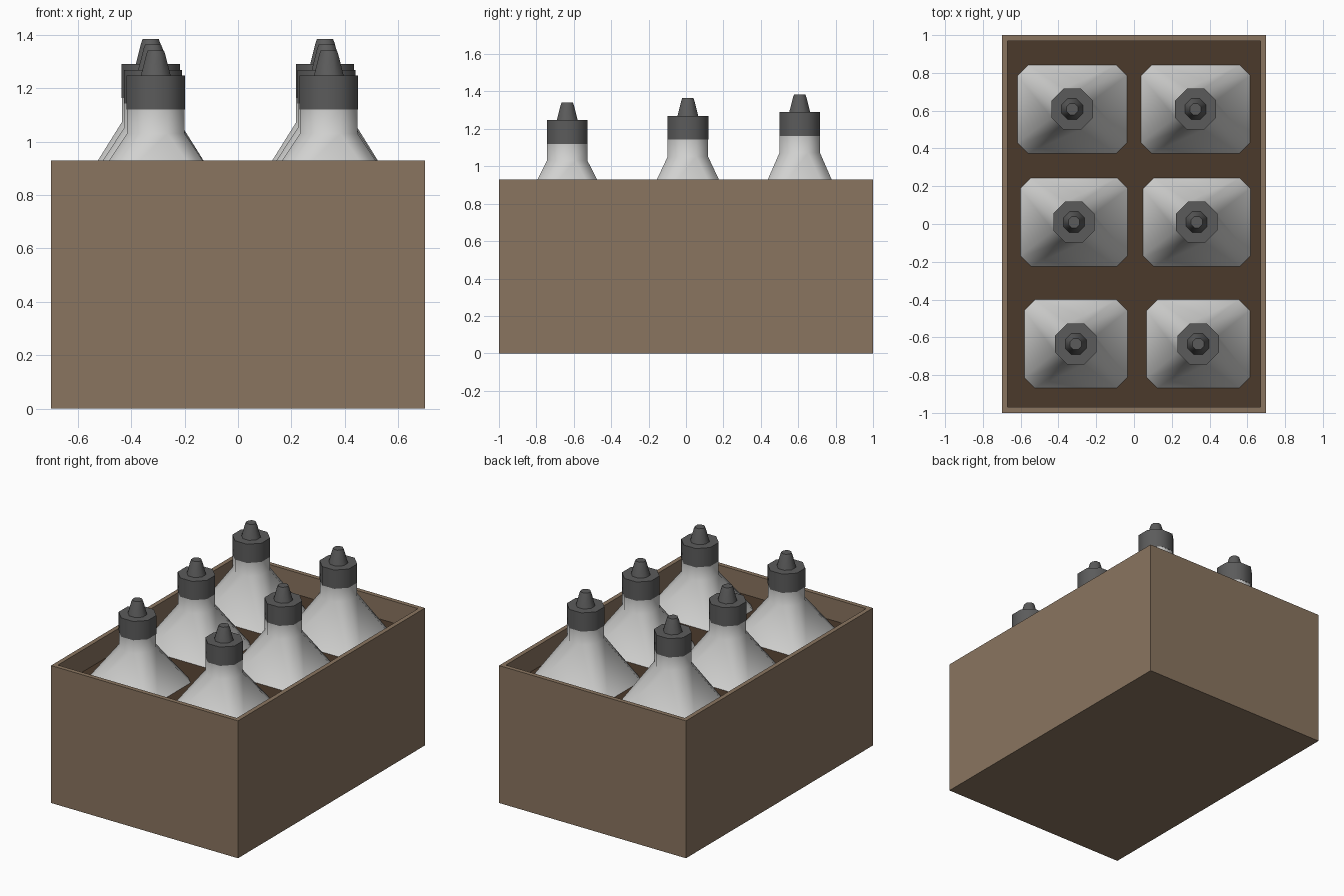
import bpy, bmesh, math

if "Cube" in bpy.data.objects:
    bpy.data.objects.remove(bpy.data.objects["Cube"])


def material(name, rgb):
    m = bpy.data.materials.new(name)
    m.diffuse_color = (*rgb, 1)
    m.use_nodes = True
    m.node_tree.nodes["Principled BSDF"].inputs["Base Color"].default_value = m.diffuse_color
    return m


cardboard = material("cardboard brown", (0.254, 0.178, 0.117))
dark_brown = material("dark brown", (0.07, 0.041, 0.024))
white = material("bottle white", (0.64, 0.64, 0.63))
grey = material("cap grey", (0.105, 0.105, 0.105))


def finish(name, bm, mat, smooth=False):
    bmesh.ops.recalc_face_normals(bm, faces=bm.faces)
    me = bpy.data.meshes.new(name)
    bm.to_mesh(me)
    bm.free()
    me.materials.append(mat)
    ob = bpy.data.objects.new(name, me)
    bpy.context.collection.objects.link(ob)
    if smooth:
        bpy.ops.object.select_all(action='DESELECT')
        ob.select_set(True)
        bpy.context.view_layer.objects.active = ob
        bpy.ops.object.shade_smooth_by_angle(angle=math.radians(50))
    return ob


def loft(bm, rings, cap_start, cap_end):
    loops = [[bm.verts.new(p) for p in r] for r in rings]
    for a, b in zip(loops, loops[1:]):
        n = len(a)
        for i in range(n):
            bm.faces.new((a[i], a[(i + 1) % n], b[(i + 1) % n], b[i]))
    if cap_start:
        bm.faces.new(loops[0])
    if cap_end:
        bm.faces.new(loops[-1])


def rect(hx, hy, z):
    return [(-hx, -hy, z), (hx, -hy, z), (hx, hy, z), (-hx, hy, z)]


def cut_rect(cx, cy, hx, hy, c, z):
    # rectangle with cut corners: eight points
    pts = [(hx, -hy + c), (hx, hy - c), (hx - c, hy), (-hx + c, hy),
           (-hx, hy - c), (-hx, -hy + c), (-hx + c, -hy), (hx - c, -hy)]
    return [(cx + x, cy + y, z) for x, y in pts]


def octagon(cx, cy, r, z):
    return cut_rect(cx, cy, r, r, r * (2 - math.sqrt(2)), z)


FLOOR = 0.78
# open box: outside, rim and inner walls
bm = bmesh.new()
loft(bm, [rect(0.7, 1, 0), rect(0.7, 1, 0.93), rect(0.67, 0.97, 0.93),
          rect(0.67, 0.97, FLOOR)], True, True)
finish("box", bm, cardboard)

# dark insert the bottles stand in
bm = bmesh.new()
loft(bm, [rect(0.669, 0.969, FLOOR - 0.002), rect(0.669, 0.969, FLOOR + 0.003)], True, True)
finish("box_insert", bm, dark_brown)

# rows: y, lift, base half width, left x, right x
rows = [(-0.635, 0.0, 0.275, -0.308, 0.34),
        (0.01, 0.022, 0.286, -0.318, 0.332),
        (0.608, 0.043, 0.291, -0.327, 0.326)]
for r, (y, lift, hx, xl, xr) in enumerate(rows):
    for side, x in (("left", xl), ("right", xr)):
        tag = f"{side}_{r + 1}"
        # flared shoulder and neck
        bm = bmesh.new()
        loft(bm, [cut_rect(x, y, hx, 0.236, 0.057, FLOOR),
                  octagon(x, y, 0.108, 1.03 + lift),
                  octagon(x, y, 0.108, 1.12 + lift)], False, False)
        finish("bottle_" + tag, bm, white, True)
        # screw cap
        bm = bmesh.new()
        loft(bm, [octagon(x, y, 0.109, 1.12 + lift),
                  octagon(x, y, 0.109, 1.247 + lift)], False, True)
        finish("cap_" + tag, bm, grey, True)
        # tapered nozzle
        bm = bmesh.new()
        loft(bm, [octagon(x, y, 0.056, 1.246 + lift),
                  octagon(x, y, 0.036, 1.325 + lift),
                  octagon(x, y, 0.030, 1.342 + lift)], False, True)
        finish("nozzle_" + tag, bm, grey, True)
